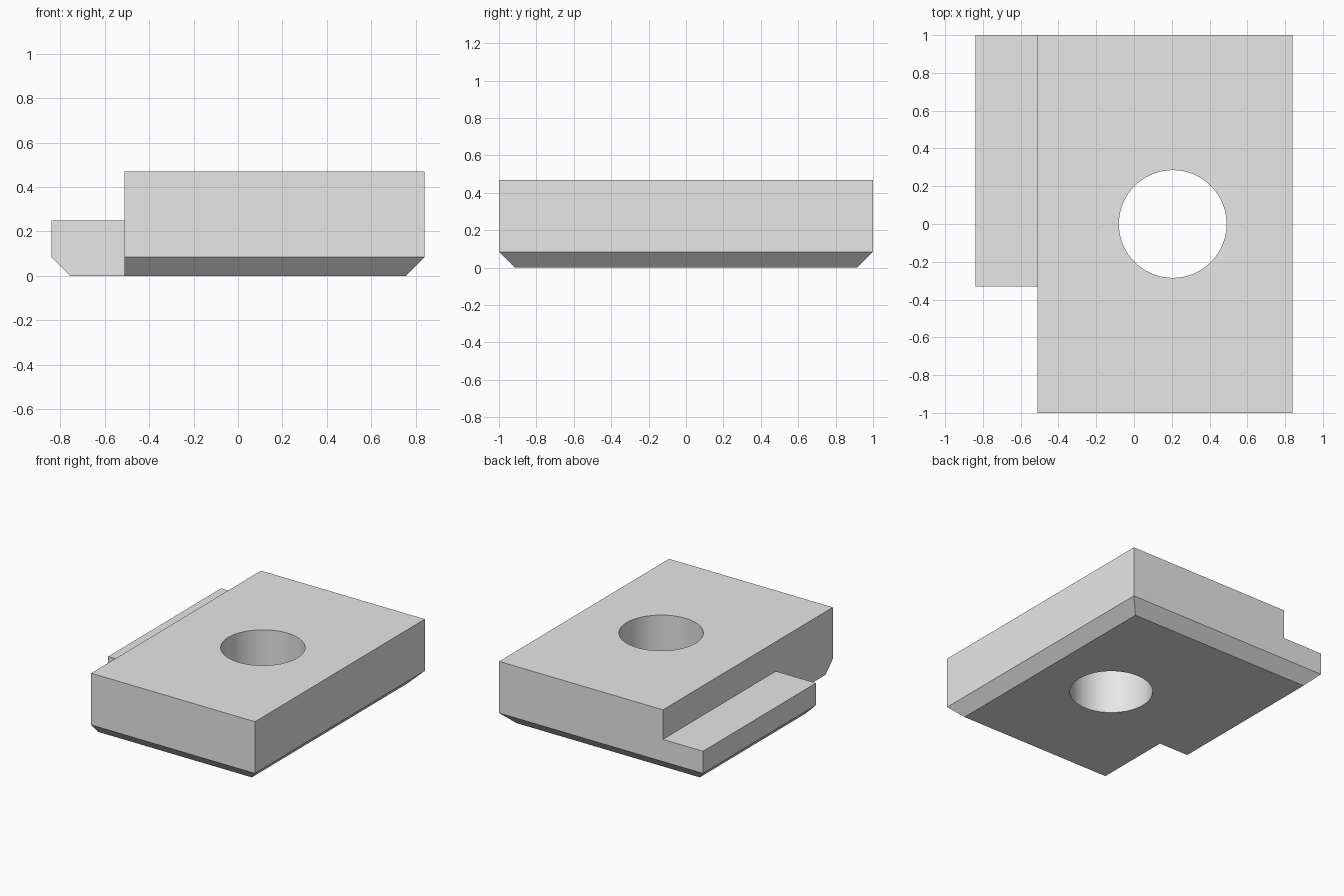
import bpy
import bmesh
import math

default = bpy.data.objects.get("Cube")
if default:
    bpy.data.objects.remove(default, do_unlink=True)

HALF_X, HALF_Y, HEIGHT = 0.84, 1.0, 0.47
CHAMFER = 0.085
STEP_X, STEP_Z = -0.51, 0.25      # lowered ledge on one long side
NOTCH_Y = -0.33                   # front end of the ledge
HOLE_X, HOLE_R = 0.205, 0.285

grey = bpy.data.materials.new("light grey")
grey.use_nodes = True
colour = (0.8, 0.8, 0.8, 1)
grey.diffuse_color = colour
grey.node_tree.nodes["Principled BSDF"].inputs["Base Color"].default_value = colour


def make_object(name, bm):
    bmesh.ops.recalc_face_normals(bm, faces=bm.faces)
    mesh = bpy.data.meshes.new(name)
    bm.to_mesh(mesh)
    bm.free()
    mesh.materials.append(grey)
    obj = bpy.data.objects.new(name, mesh)
    bpy.context.collection.objects.link(obj)
    return obj


def box(name, low, high):
    bm = bmesh.new()
    bmesh.ops.create_cube(bm, size=1)
    for v in bm.verts:
        v.co = [b if c > 0 else a for a, b, c in zip(low, high, v.co)]
    return make_object(name, bm)


def cut(target, cutter):
    bpy.context.view_layer.objects.active = target
    mod = target.modifiers.new("cut", "BOOLEAN")
    mod.operation = "DIFFERENCE"
    mod.solver = "EXACT"
    mod.object = cutter
    bpy.ops.object.modifier_apply(modifier=mod.name)
    bpy.data.objects.remove(cutter, do_unlink=True)


# Block with a chamfered lower rim, lofted through three rectangles
bm = bmesh.new()
rings = []
for z, inset in ((0, CHAMFER), (CHAMFER, 0), (HEIGHT, 0)):
    x, y = HALF_X - inset, HALF_Y - inset
    rings.append([bm.verts.new((sx * x, sy * y, z))
                  for sx, sy in ((-1, -1), (1, -1), (1, 1), (-1, 1))])
for lower, upper in zip(rings, rings[1:]):
    for i in range(4):
        j = (i + 1) % 4
        bm.faces.new((lower[i], lower[j], upper[j], upper[i]))
bm.faces.new(rings[0])
bm.faces.new(rings[-1])
block = make_object("stepped_block", bm)

# Ledge step, then the corner notch in front of it
cut(block, box("step_cutter", (-2, -2, STEP_Z), (STEP_X, 2, 1)))
cut(block, box("notch_cutter", (-2, -2, -1), (STEP_X, NOTCH_Y, 1)))

# Round through hole
bm = bmesh.new()
bmesh.ops.create_cone(bm, cap_ends=True, segments=96,
                      radius1=HOLE_R, radius2=HOLE_R, depth=2)
bmesh.ops.translate(bm, verts=bm.verts, vec=(HOLE_X, 0, 0))
cut(block, make_object("hole_cutter", bm))

# Smooth hole wall, sharp edges elsewhere
bpy.ops.object.select_all(action="DESELECT")
block.select_set(True)
bpy.context.view_layer.objects.active = block
bpy.ops.object.shade_smooth_by_angle(angle=math.radians(30))
